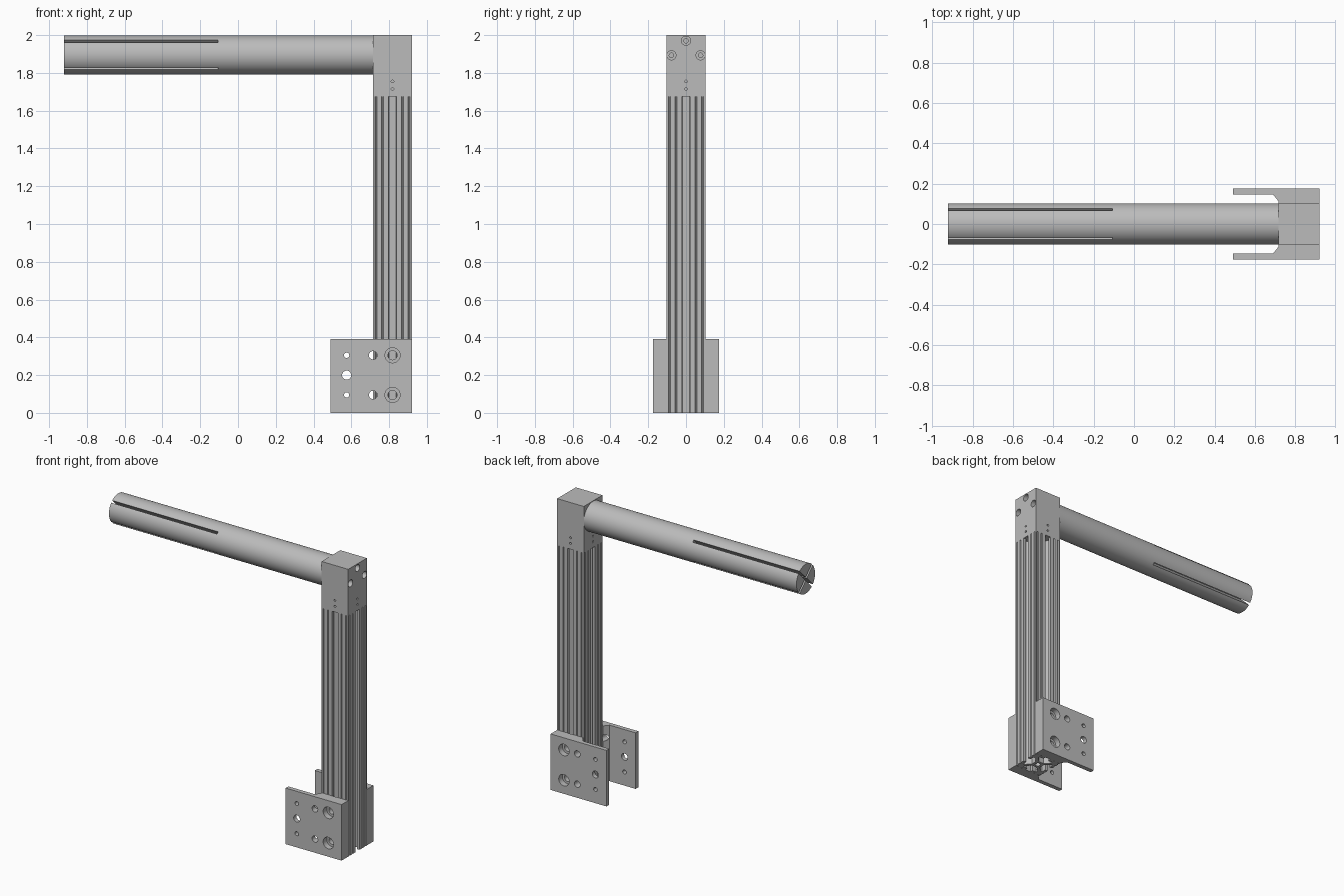
import bpy, bmesh
from math import pi
from mathutils import Matrix, Vector

if "Cube" in bpy.data.objects:
    bpy.data.objects.remove(bpy.data.objects["Cube"])

grey = bpy.data.materials.new("aluminium grey")
grey.use_nodes = True
COLOUR = (0.5, 0.5, 0.5, 1)
grey.diffuse_color = COLOUR
grey.node_tree.nodes["Principled BSDF"].inputs["Base Color"].default_value = COLOUR

H = 0.1025            # half width of post, block and rod
POST_X = 0.818
ROD_Z = 1.895


def finish(name, bm):
    bmesh.ops.recalc_face_normals(bm, faces=bm.faces)
    mesh = bpy.data.meshes.new(name)
    bm.to_mesh(mesh)
    bm.free()
    mesh.materials.append(grey)
    obj = bpy.data.objects.new(name, mesh)
    bpy.context.collection.objects.link(obj)
    return obj


def prism(name, outline, z0, z1):
    bm = bmesh.new()
    face = bm.faces.new([bm.verts.new((x, y, z0)) for x, y in outline])
    top = bmesh.ops.extrude_face_region(bm, geom=[face])["geom"]
    verts = [v for v in top if isinstance(v, bmesh.types.BMVert)]
    bmesh.ops.translate(bm, verts=verts, vec=(0, 0, z1 - z0))
    return finish(name, bm)


def box(name, lo, hi, turn=Matrix()):
    lo, hi = Vector(lo), Vector(hi)
    bm = bmesh.new()
    place = turn @ Matrix.Translation((lo + hi) / 2) @ Matrix.Diagonal((hi - lo).to_4d())
    bmesh.ops.create_cube(bm, size=1, matrix=place)
    return finish(name, bm)


def rod(name, start, end, radius, sides=32):
    start, end = Vector(start), Vector(end)
    axis = end - start
    turn = axis.to_track_quat('Z', 'Y').to_matrix().to_4x4()
    bm = bmesh.new()
    bmesh.ops.create_cone(bm, cap_ends=True, segments=sides, radius1=radius, radius2=radius,
                          depth=axis.length, matrix=Matrix.Translation((start + end) / 2) @ turn)
    return finish(name, bm)


def cut(target, cutter):
    mod = target.modifiers.new("cut", 'BOOLEAN')
    mod.operation, mod.solver, mod.object = 'DIFFERENCE', 'EXACT', cutter
    bpy.context.view_layer.objects.active = target
    bpy.ops.object.modifier_apply(modifier=mod.name)
    bpy.data.objects.remove(cutter)


def drill(target, mouth, direction, radius, depth):
    mouth, direction = Vector(mouth), Vector(direction)
    cut(target, rod("drill", mouth - direction * 0.01, mouth + direction * depth, radius))


def smooth(obj):
    bpy.ops.object.select_all(action='DESELECT')
    obj.select_set(True)
    bpy.context.view_layer.objects.active = obj
    bpy.ops.object.shade_smooth_by_angle(angle=pi / 6)


# Slotted extrusion post: half of one side, mirrored and turned four times
half = [(0.034, 0.018), (0.068, 0.054), (0.082, 0.054), (0.082, 0.022), (H, 0.022)]
for groove in (0.053, 0.087):
    half += [(H, groove - 0.005), (H - 0.007, groove - 0.002),
             (H - 0.007, groove + 0.002), (H, groove + 0.005)]
side = [(a, -b) for a, b in reversed(half)] + half + [(H, H)]
outline = []
for quarter in range(4):
    turn = Matrix.Rotation(quarter * pi / 2, 2)
    outline += [turn @ Vector(p) + Vector((POST_X, 0)) for p in side]
post = prism("slotted_post", outline, 0, 1.675)
drill(post, (POST_X, 0, 0), (0, 0, 1), 0.018, 1.7)
smooth(post)

# Top block with bolt holes and pairs of pin holes on each side
block = box("top_block", (POST_X - H, -H, 1.675), (POST_X + H, H, 2))
for y, z in ((0, 1.97), (0.077, 1.893), (-0.077, 1.893)):
    mouth = (POST_X + H, y, z)
    drill(block, mouth, (-1, 0, 0), 0.024, 0.04)
    drill(block, mouth, (-1, 0, 0), 0.012, 0.12)
for dx, dy in ((1, 0), (-1, 0), (0, 1), (0, -1)):
    for z in (1.715, 1.755):
        drill(block, (POST_X + dx * H, dy * H, z), (-dx, -dy, 0), 0.007, 0.05)
smooth(block)

# Horizontal rod with crossed slits in its free end
arm = rod("slit_rod", (-0.922, 0, ROD_Z), (0.72, 0, ROD_Z), H, 96)
for angle in (pi / 4, -pi / 4):
    turn = Matrix.Translation((0, 0, ROD_Z)) @ Matrix.Rotation(angle, 4, 'X')
    cut(arm, box("slit", (-1, -0.2, -0.008), (-0.107, 0.2, 0.008), turn))
smooth(arm)

# Pair of foot brackets, mirrored front to back
bracket_shape = [(0.49, 0.145), (0.49, 0.175), (0.92, 0.175), (0.92, H),
                 (0.717, H), (0.717, 0.112), (0.69, 0.145)]
for name, s in (("front_bracket", -1), ("back_bracket", 1)):
    bracket = prism(name, [(x, y * s) for x, y in bracket_shape], 0, 0.39)
    holes = [(0.575, 0.2, 0.024, 0.1)]
    for z in (0.095, 0.305):
        holes += [(0.575, z, 0.014, 0.1), (0.715, z, 0.022, 0.1),
                  (POST_X, z, 0.04, 0.04), (POST_X, z, 0.024, 0.1)]
    for x, z, radius, depth in holes:
        drill(bracket, (x, 0.175 * s, z), (0, -s, 0), radius, depth)
    smooth(bracket)
